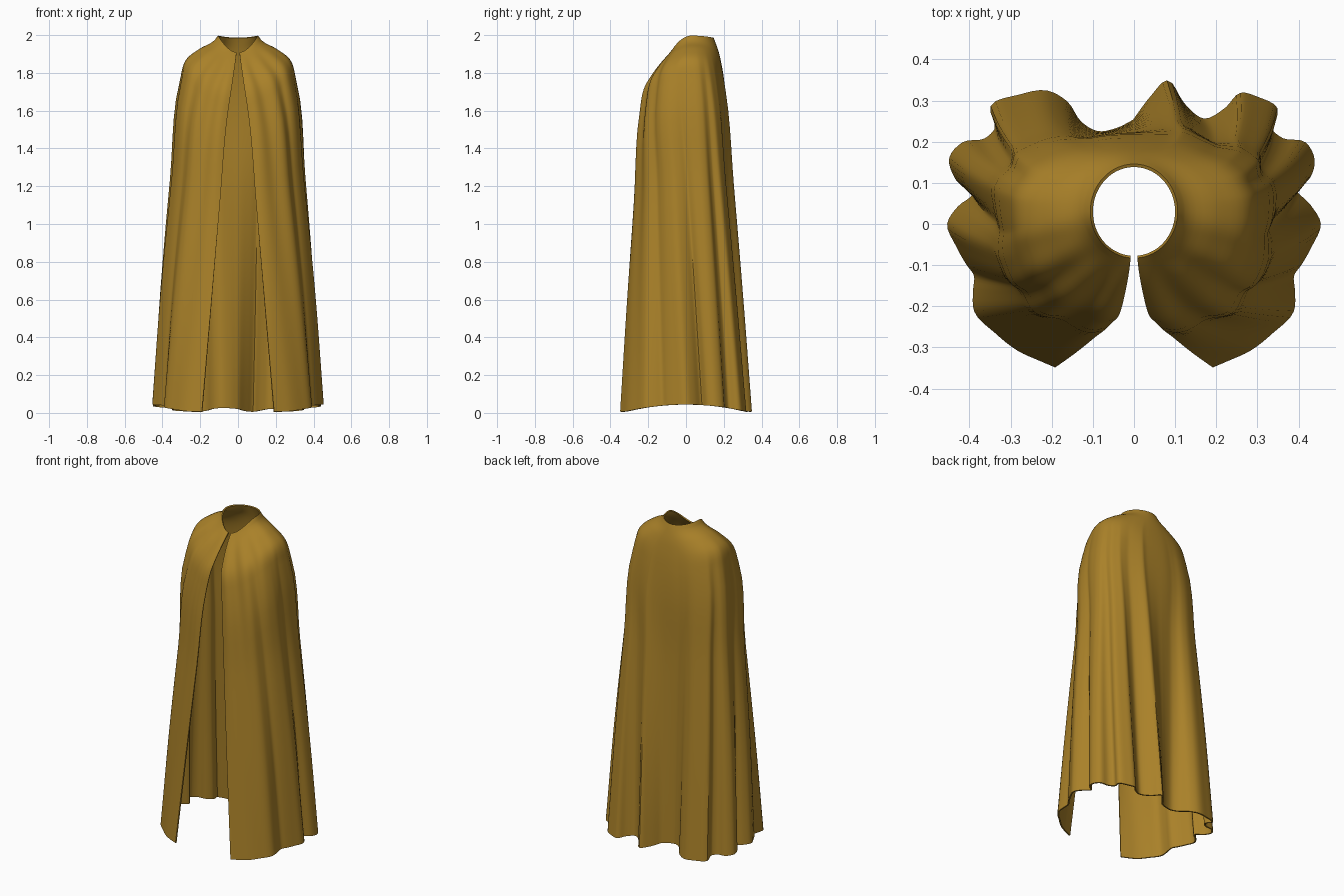
import bpy, math
from mathutils import Vector
from math import sin, cos, pi

if "Cube" in bpy.data.objects:
    bpy.data.objects.remove(bpy.data.objects["Cube"])

# hem outline seen from above, from the right front edge round the back to the left front edge
HEM_R = [(.19, -.345), (.225, -.33), (.28, -.305), (.335, -.262), (.385, -.21), (.387, -.16), (.385, -.125),
         (.405, -.095), (.43, -.05), (.45, 0), (.425, .045), (.39, .085), (.425, .115), (.435, .155),
         (.415, .195), (.36, .205), (.335, .225), (.345, .28), (.30, .305), (.26, .315), (.225, .28),
         (.17, .252), (.12, .29), (.08, .345), (.045, .31), (0, .25)]
HEM_L = [(-.19, -.345), (-.225, -.33), (-.28, -.305), (-.335, -.262), (-.385, -.21), (-.387, -.16), (-.385, -.125),
         (-.405, -.095), (-.43, -.05), (-.45, 0), (-.425, .04), (-.39, .07), (-.43, .11), (-.445, .16),
         (-.415, .195), (-.36, .205), (-.335, .23), (-.345, .285), (-.28, .31), (-.21, .32), (-.165, .295),
         (-.13, .245), (-.09, .222), (-.04, .23), (0, .25)]

# rings above the hem: half width, front y, back y, z front, z side, z back, opening angle, squareness
RINGS = [(.103, -.08, .142, 1.905, 1.995, 1.985, .08, 1.0),
         (.122, -.095, .152, 1.89, 1.97, 1.96, .08, 1.0),
         (.20, -.165, .172, 1.80, 1.925, 1.90, .10, .95),
         (.272, -.215, .187, 1.71, 1.868, 1.83, .10, .88),
         (.302, -.238, .205, 1.58, 1.76, 1.70, .12, .80)]


def hermite(pts, per):
    """Smooth curve through points, spaced by chord length."""
    n = len(pts)
    d = [max((pts[i + 1] - pts[i]).length, 1e-5) for i in range(n - 1)]
    tan = []
    for i in range(n):
        if i == 0:
            tan.append((pts[1] - pts[0]) / d[0])
        elif i == n - 1:
            tan.append((pts[i] - pts[i - 1]) / d[-1])
        else:
            a, b = (pts[i] - pts[i - 1]) / d[i - 1], (pts[i + 1] - pts[i]) / d[i]
            tan.append((a * d[i] + b * d[i - 1]) / (d[i] + d[i - 1]))
    out = []
    for i in range(n - 1):
        for k in range(per):
            t = k / per
            out.append(pts[i] * (2 * t**3 - 3 * t**2 + 1) + tan[i] * d[i] * (t**3 - 2 * t**2 + t)
                       + pts[i + 1] * (3 * t**2 - 2 * t**3) + tan[i + 1] * d[i] * (t**3 - t**2))
    out.append(pts[-1])
    return out


def hem_point(p):
    return Vector((p[0], p[1], .006 + .038 * max(0, 1 - (p[1] / .32) ** 2)))


def ring_point(ring, u, side):
    X, yf, yb, zf, zs, zb, gap, e = ring
    phi = gap + (pi - gap) * u
    s, c = sin(phi), cos(phi)
    x = X * abs(s) ** e
    cy = .03
    k = abs(c) ** e
    y = cy + (yf - cy) * k if c > 0 else cy + (yb - cy) * k
    z = zs + ((zf if c > 0 else zb) - zs) * c * c
    return Vector((side * x, y, z))


def columns(hem, side):
    """Vertical cloth lines from neck to hem for one half."""
    pts = hermite([hem_point(p) for p in hem], 4)
    acc = [0]
    for a, b in zip(pts, pts[1:]):
        acc.append(acc[-1] + (b - a).length)
    cols = []
    for i, (p, s) in enumerate(zip(pts, acc)):
        u = s / acc[-1]
        line = [ring_point(r, u, side) for r in RINGS]
        # folds at the front gather towards the clasp
        ripple = .007 * sin(u * 46) * max(0, 1 - u * 1.8)
        # hem folds run on, fading, up to the shoulders
        w = min(8, i, len(pts) - 1 - i)
        near = pts[i - w:i + w + 1]
        fold = p - sum(near, Vector()) / len(near)
        fold.z = 0
        for j, a, b in ((2, .5, 0), (3, 1, .04), (4, 1.2, .14)):
            line[j] += Vector((side * .4, -1, .5)) * ripple * a + fold * b
        top = line[-1]
        for f in (.3, .65):
            q = top.lerp(p, f)
            line.append(Vector((q.x * (1 + .13 * f * (1 - f) * min(1, u * 4)), q.y * (1 + .05 * f * (1 - f)), q.z)))
        line.append(p)
        cols.append(hermite(line, 5))
    return cols


# cape cloth
right = columns(HEM_R, 1)
left = columns(HEM_L, -1)
cols = right + left[::-1][1:]
n = len(cols[0])
verts = [v for c in cols for v in c]
faces = [(i * n + j, i * n + j + 1, (i + 1) * n + j + 1, (i + 1) * n + j)
         for i in range(len(cols) - 1) for j in range(n - 1)]
me = bpy.data.meshes.new("cape")
me.from_pydata(verts, [], faces)
cape = bpy.data.objects.new("cape", me)
bpy.context.collection.objects.link(cape)

cloth = bpy.data.materials.new("ochre cloth")
cloth.diffuse_color = (.40, .22, .022, 1)
cloth.use_nodes = True
cloth.node_tree.nodes["Principled BSDF"].inputs["Base Color"].default_value = cloth.diffuse_color
me.materials.append(cloth)

# cloth thickness
sol = cape.modifiers.new("thickness", 'SOLIDIFY')
sol.thickness = .008
sol.offset = 0
bpy.context.view_layer.objects.active = cape
cape.select_set(True)
bpy.ops.object.modifier_apply(modifier=sol.name)
bpy.ops.object.shade_smooth_by_angle(angle=math.radians(40))
